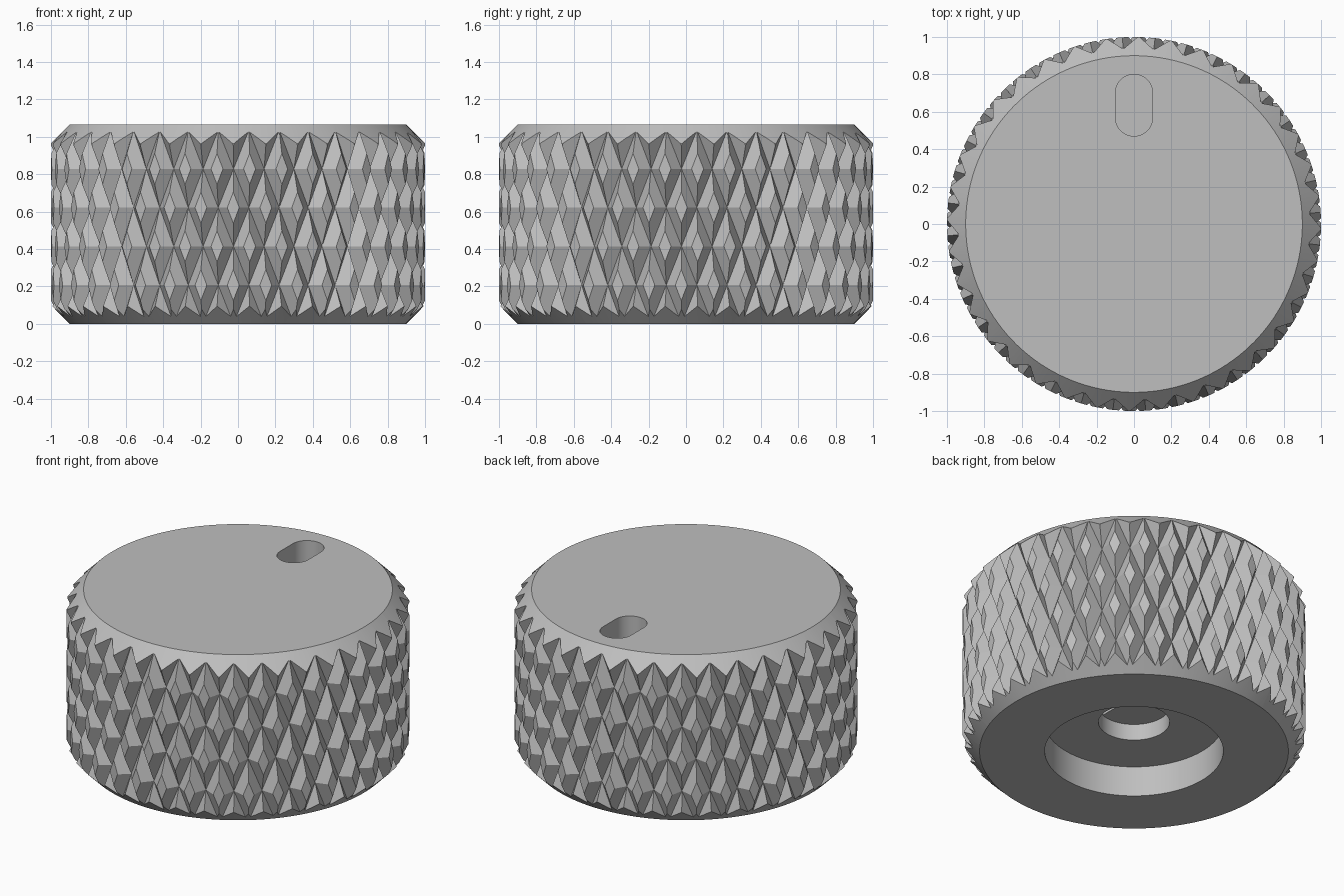
import bpy
from math import pi, cos, sin, acos

if "Cube" in bpy.data.objects:
    bpy.data.objects.remove(bpy.data.objects["Cube"], do_unlink=True)

HEIGHT = 1.065
TEETH = 36
COLS = TEETH * 2
ROW = 0.207
PHASE = -pi / 2 + 0.062
VALLEY, APEX = 0.94, 1.04

grey = bpy.data.materials.new("plain grey")
grey.use_nodes = True
colour = (0.52, 0.52, 0.52, 1)
grey.diffuse_color = colour
grey.node_tree.nodes["Principled BSDF"].inputs["Base Color"].default_value = colour


def make_object(name, verts, faces):
    mesh = bpy.data.meshes.new(name)
    mesh.from_pydata(verts, [], faces)
    mesh.materials.append(grey)
    obj = bpy.data.objects.new(name, mesh)
    bpy.context.collection.objects.link(obj)
    return obj


def arc(radius, start, end, steps, cx=0, cy=0):
    """Points along an arc, both ends included."""
    angles = [start + (end - start) * i / steps for i in range(steps + 1)]
    return [(cx + radius * cos(a), cy + radius * sin(a)) for a in angles]


def circle(radius, steps=144):
    return arc(radius, PHASE, PHASE + 2 * pi, steps)[:-1]


def loft(name, rings):
    """Closed solid through stacked outlines of equal point count."""
    n = len(rings[0][0])
    verts = [(x, y, z) for outline, z in rings for x, y in outline]
    faces = [tuple(reversed(range(n))), tuple(range(len(verts) - n, len(verts)))]
    for r in range(len(rings) - 1):
        for i in range(n):
            j = (i + 1) % n
            faces.append((r * n + i, r * n + j, (r + 1) * n + j, (r + 1) * n + i))
    return make_object(name, verts, faces)


def knurl_solid():
    """Pyramids in staggered rows; their bases meet along the crossing grooves."""
    rows = range(-1, 7)
    verts, faces = [], []
    for r in rows:
        for c in range(COLS):
            radius = APEX if (c + r) % 2 == 0 else VALLEY
            a = PHASE + c * 2 * pi / COLS
            verts.append((radius * cos(a), radius * sin(a), r * ROW))
    for k, r in enumerate(rows[:-1]):
        for c in range(COLS):
            d = (c + 1) % COLS
            low, high = k * COLS, (k + 1) * COLS
            p, q, s, t = low + c, low + d, high + d, high + c
            if (c + r) % 2 == 0:
                faces += [(p, q, t), (q, s, t)]
            else:
                faces += [(p, q, s), (p, s, t)]
    # End caps as fans around the axis
    for k, flip in ((0, True), (len(rows) - 1, False)):
        centre = len(verts)
        verts.append((0, 0, rows[k] * ROW))
        for c in range(COLS):
            p, q = k * COLS + c, k * COLS + (c + 1) % COLS
            faces.append((centre, q, p) if flip else (centre, p, q))
    return make_object("knurl_helper", verts, faces)


def combine(target, helper, operation):
    mod = target.modifiers.new("cut", "BOOLEAN")
    mod.operation = operation
    mod.solver = "EXACT"
    mod.object = helper
    bpy.context.view_layer.objects.active = target
    bpy.ops.object.modifier_apply(modifier=mod.name)
    bpy.data.objects.remove(helper, do_unlink=True)


# Chamfered body trimmed by the knurl
knob = loft("knurled_knob", [(circle(0.9), 0), (circle(1.0), 0.1),
                             (circle(1.0), HEIGHT - 0.1), (circle(0.9), HEIGHT)])
combine(knob, knurl_solid(), "INTERSECT")

# Pointer slot in the top
slot = arc(0.1, 0, pi, 24, cy=0.7) + arc(0.1, pi, 2 * pi, 24, cy=0.57)
combine(knob, loft("slot_cutter", [(slot, HEIGHT - 0.2), (slot, HEIGHT + 0.1)]), "DIFFERENCE")

# Recess and round bore underneath, then a shaft hole with one flat side
bore = 0.207
flat = acos(0.075 / bore)
shaft = arc(bore, flat, 2 * pi - flat, 64)
for name, outline, low, high in (("recess_cutter", circle(0.52), -0.1, 0.195),
                                 ("bore_cutter", circle(bore), 0.1, 0.34),
                                 ("shaft_cutter", shaft, 0.3, 0.8)):
    combine(knob, loft(name, [(outline, low), (outline, high)]), "DIFFERENCE")

# Smooth round walls, crisp knurl facets
bpy.ops.object.select_all(action="DESELECT")
knob.select_set(True)
bpy.context.view_layer.objects.active = knob
bpy.ops.object.shade_smooth_by_angle(angle=pi / 9)
